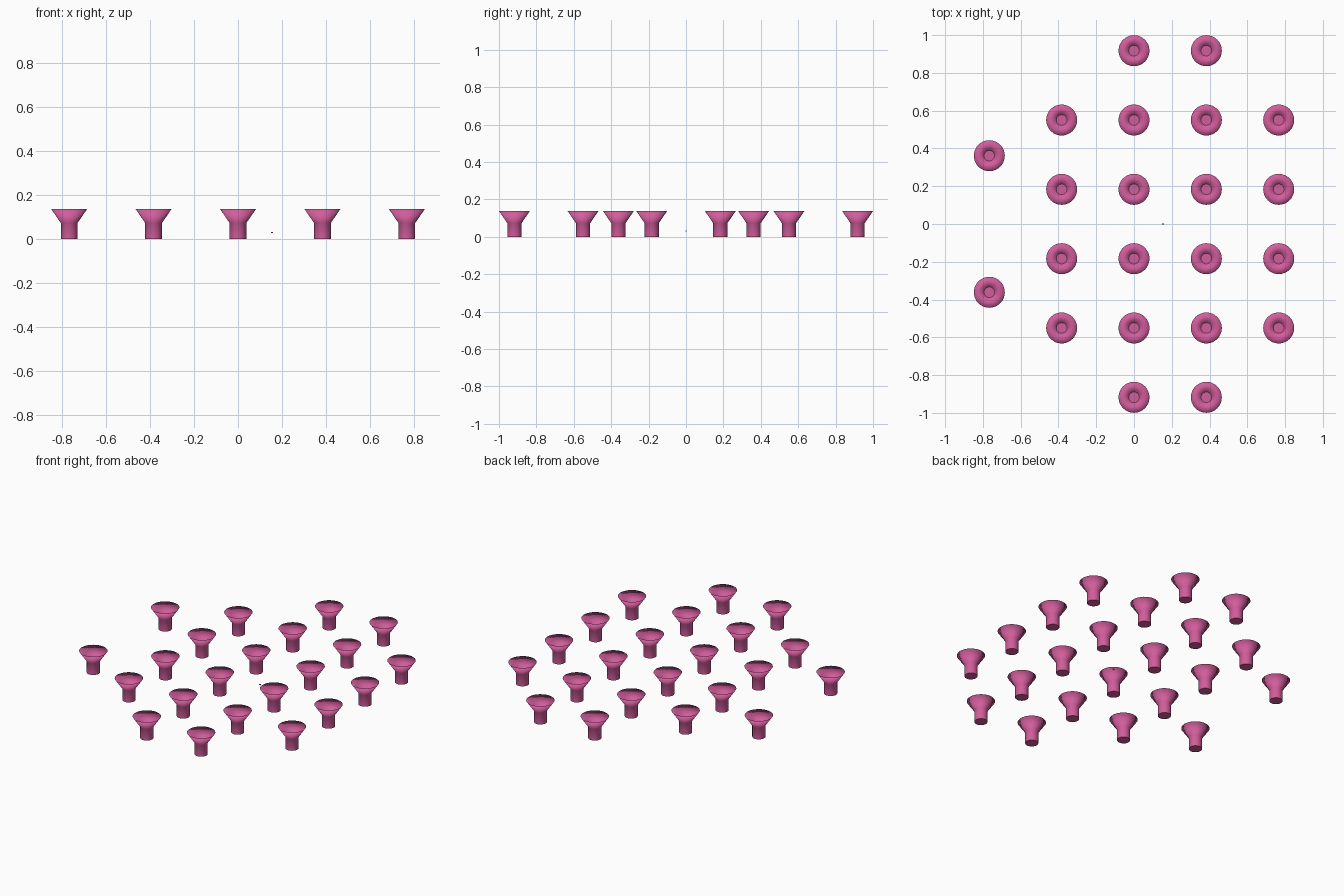
import bpy, bmesh, math

if "Cube" in bpy.data.objects:
    bpy.data.objects.remove(bpy.data.objects["Cube"])

mat = bpy.data.materials.new("pink")
mat.diffuse_color = (0.64, 0.11, 0.33, 1)
mat.use_nodes = True
mat.node_tree.nodes["Principled BSDF"].inputs["Base Color"].default_value = mat.diffuse_color

SEGS = 32
DX, DY = 0.383, 0.367
# profile of a peg (radius, height): foot, stem, flared cup, sharp rim, recessed floor
PROFILE = [(0.038, 0), (0.038, 0.073), (0.082, 0.137), (0.028, 0.082)]


def lathe(name, profile):
    bm = bmesh.new()
    rings = [[bm.verts.new((r * math.cos(2 * math.pi * i / SEGS),
                            r * math.sin(2 * math.pi * i / SEGS), z))
              for i in range(SEGS)] for r, z in profile]
    for a, b in zip(rings, rings[1:]):
        for i in range(SEGS):
            j = (i + 1) % SEGS
            bm.faces.new((a[i], a[j], b[j], b[i]))
    bm.faces.new(rings[0][::-1])
    bm.faces.new(rings[-1])
    # smooth sides with sharp rings
    for f in bm.faces:
        f.smooth = len(f.verts) == 4
    for e in bm.edges:
        if e.calc_face_angle(0) > math.radians(25):
            e.smooth = False
    me = bpy.data.meshes.new(name)
    bm.to_mesh(me)
    bm.free()
    me.materials.append(mat)
    return me


# peg positions column by column
columns = {-2: [-0.985, 0.985],
           -1: [-1.5, -0.5, 0.5, 1.5],
           0: [-2.5, -1.5, -0.5, 0.5, 1.5, 2.5],
           1: [-2.5, -1.5, -0.5, 0.5, 1.5, 2.5],
           2: [-1.5, -0.5, 0.5, 1.5]}

peg_mesh = lathe("flared_peg", PROFILE)
for cx, rows in columns.items():
    for ry in rows:
        peg = bpy.data.objects.new("flared_peg", peg_mesh)
        peg.location = (cx * DX, ry * DY, 0)
        bpy.context.collection.objects.link(peg)

# tiny loose speck near the middle
bpy.ops.mesh.primitive_cube_add(size=1, location=(0.154, 0, 0.03))
speck = bpy.context.object
speck.name = "center_speck"
speck.scale = (0.01, 0.006, 0.005)
speck.data.materials.append(mat)
